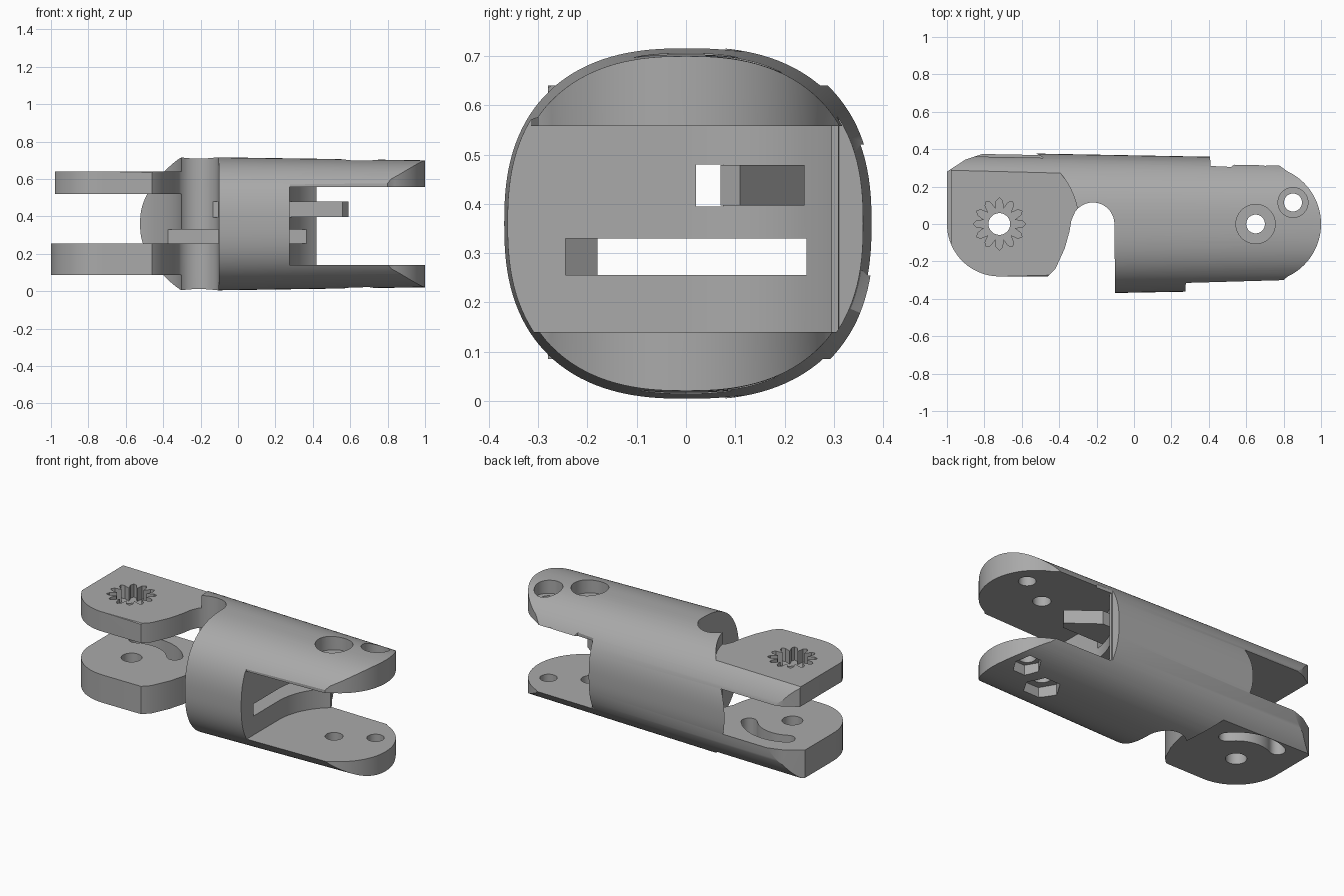
import bpy, bmesh
from math import sin, cos, pi, radians

if "Cube" in bpy.data.objects:
    bpy.data.objects.remove(bpy.data.objects["Cube"])

grey = bpy.data.materials.new("plain grey")
grey.use_nodes = True
grey.diffuse_color = (0.4, 0.4, 0.4, 1)
grey.node_tree.nodes["Principled BSDF"].inputs["Base Color"].default_value = (0.4, 0.4, 0.4, 1)


def loft(name, rings):
    """Solid from closed rings of 3D points."""
    bm = bmesh.new()
    rows = [[bm.verts.new(p) for p in ring] for ring in rings]
    n = len(rows[0])
    for a, b in zip(rows, rows[1:]):
        for i in range(n):
            j = (i + 1) % n
            bm.faces.new((a[i], a[j], b[j], b[i]))
    bm.faces.new(rows[0][::-1])
    bm.faces.new(rows[-1])
    bmesh.ops.recalc_face_normals(bm, faces=bm.faces)
    mesh = bpy.data.meshes.new(name)
    bm.to_mesh(mesh)
    bm.free()
    mesh.materials.append(grey)
    ob = bpy.data.objects.new(name, mesh)
    bpy.context.collection.objects.link(ob)
    return ob


def prism(points, z0, z1, name="cutter"):
    return loft(name, [[(x, y, z) for x, y in points] for z in (z0, z1)])


def arc(cx, cy, r, a0, a1, n=24):
    return [(cx + r * cos(radians(a0 + (a1 - a0) * i / n)),
             cy + r * sin(radians(a0 + (a1 - a0) * i / n))) for i in range(n + 1)]


def circle(cx, cy, r, n=48):
    return arc(cx, cy, r, 0, 360, n)[:-1]


def rect(x0, x1, y0, y1):
    return [(x0, y0), (x1, y0), (x1, y1), (x0, y1)]


def combine(target, other, operation="DIFFERENCE"):
    other.hide_render = True
    mod = target.modifiers.new("cut", "BOOLEAN")
    mod.operation, mod.solver, mod.object = operation, "EXACT", other
    bpy.context.view_layer.objects.active = target
    bpy.ops.object.modifier_apply(modifier=mod.name)
    bpy.data.objects.remove(other)


def section(x, hy, hz, n=128, power=2 / 2.45):
    """Rounded, slightly squared cross-section of the segment."""
    ring = []
    for i in range(n):
        c, s = cos(2 * pi * i / n), sin(2 * pi * i / n)
        ring.append((x, hy * abs(c) ** power * (1 if c > 0 else -1),
                     0.36 + hz * abs(s) ** power * (1 if s > 0 else -1)))
    return ring


# Tapered body trimmed to its plan outline
body = loft("finger_segment", [section(-1.1, 0.387, 0.37), section(1.1, 0.347, 0.338)])
outline = [(-1, 0.28)] + arc(-0.72, 0, 0.28, 180, 270)
outline += [(-0.46, -0.28), (-0.42, -0.24), (-0.37, -0.13), (-0.345, -0.04), (-0.335, 0.02)]
outline += arc(-0.22, 0, 0.115, 145, 0)
outline += [(-0.1, -0.45), (0.275, -0.45), (0.277, -0.315), (0.8, -0.3)]
outline += arc(0.69, 0, 0.31, -65, 65, 40)
outline += [(0.76, 0.325), (0.7, 0.31), (0.65, 0.33), (0.55, 0.33), (0.52, 0.305), (0.41, 0.31),
            (0.4, 0.45), (-0.75, 0.45), (-0.8, 0.378), (-0.9, 0.345)]
combine(body, prism(outline, -0.2, 0.9), "INTERSECT")

# Knuckle clearances above, between and below the two hinge plates
for z0, z1 in ((0.64, 0.9), (0.255, 0.52), (-0.2, 0.085)):
    combine(body, prism(circle(-0.72, 0, 0.425, 96), z0, z1))
combine(body, prism(rect(-1.2, -0.978, -0.5, 0.5), 0.4, 0.8))

# Fork channel with a rounded back wall
channel = [(1.2, -0.5), (1.2, 0.5), (0.405, 0.5)] + arc(0.65, 0, 0.375, 128, 180) + [(0.275, -0.5)]
combine(body, prism(channel, 0.14, 0.558))

# Cord passages running lengthwise
combine(body, prism([(-0.7, -0.18), (0.1, -0.18), (0.15, -0.245), (0.5, -0.245),
                     (0.5, 0.245), (-0.7, 0.245)], 0.256, 0.33))
combine(body, prism(rect(-0.7, 0.5, 0.02, 0.075), 0.395, 0.48))

# Stop tab projecting into the fork
tab = prism([(0.2, 0.07), (0.56, 0.07), (0.59, 0.11), (0.42, 0.24), (0.2, 0.24)],
            0.397, 0.479, "stop_tab")
combine(body, tab, "UNION")

# Hinge pin hole, toothed recess and curved slot
combine(body, prism(circle(-0.72, 0, 0.058), -0.2, 0.9))
star = []
for i in range(48):
    r = (0.14, 0.125, 0.085, 0.125)[i % 4]
    star.append((-0.72 + r * cos(pi * i / 24), r * sin(pi * i / 24)))
combine(body, prism(star, 0.56, 0.9))
slot = arc(-0.72, 0, 0.285, 38, 118) + arc(-0.72 + 0.24 * cos(radians(118)), 0.24 * sin(radians(118)),
                                          0.045, 130, 286, 8)
slot += arc(-0.72, 0, 0.195, 116, 40)
slot += arc(-0.72 + 0.24 * cos(radians(38)), 0.24 * sin(radians(38)), 0.045, -130, 26, 8)
combine(body, prism(slot, -0.2, 0.35))

# Fork holes: round counterbores on top, hexagonal pockets below
for x, y, wide, thin in ((0.65, 0, 0.105, 0.05), (0.85, 0.115, 0.08, 0.048)):
    combine(body, prism(circle(x, y, thin), -0.2, 0.9))
    combine(body, prism(circle(x, y, wide), 0.62, 0.9))
    combine(body, prism(circle(x, y, wide, 6), -0.2, 0.08))

# Smooth curved skin with crisp edges
bpy.ops.object.select_all(action="DESELECT")
body.select_set(True)
bpy.context.view_layer.objects.active = body
bpy.ops.object.shade_smooth_by_angle(angle=radians(28))
